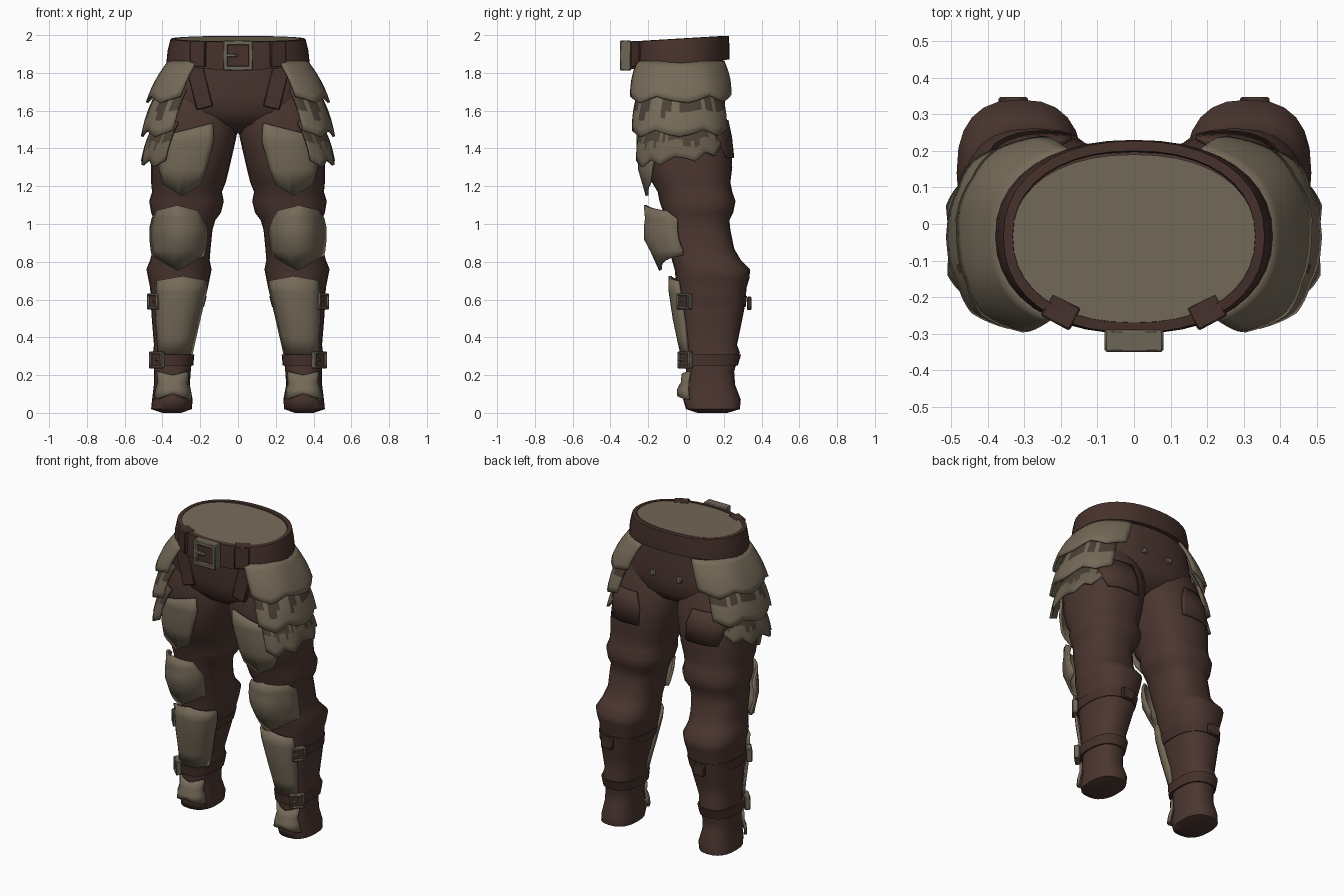
import bpy, bmesh, random
from math import sin, cos, pi, radians
from mathutils import Matrix, Vector

cube = bpy.data.objects.get("Cube")
if cube:
    bpy.data.objects.remove(cube, do_unlink=True)
random.seed(4)


def material(name, rgb):
    m = bpy.data.materials.new(name)
    m.use_nodes = True
    m.diffuse_color = (*rgb, 1)
    m.node_tree.nodes["Principled BSDF"].inputs["Base Color"].default_value = (*rgb, 1)
    return m


CLOTH = material("brown cloth", (.071, .037, .029))
LEATHER = material("dark leather", (.062, .031, .024))
HIDE = material("khaki hide", (.18, .146, .1))
WORN = material("worn hide", (.145, .116, .079))
STAIN = material("stained hide", (.07, .052, .036))
METAL = material("dull metal", (.15, .13, .095))


def finish(name, bm, mat, mirror=True, thick=0, angle=40):
    bmesh.ops.recalc_face_normals(bm, faces=bm.faces)
    me = bpy.data.meshes.new(name)
    bm.to_mesh(me)
    bm.free()
    me.materials.append(mat)
    ob = bpy.data.objects.new(name, me)
    bpy.context.collection.objects.link(ob)
    if thick:
        s = ob.modifiers.new("thickness", 'SOLIDIFY')
        s.thickness, s.offset = thick, 0
    if mirror:
        ob.modifiers.new("mirror", 'MIRROR').use_clip = False
    bpy.ops.object.select_all(action='DESELECT')
    bpy.context.view_layer.objects.active = ob
    ob.select_set(True)
    bpy.ops.object.shade_smooth_by_angle(angle=radians(angle))
    return ob


def skin(rows, closed=False, caps=False):
    """Quads between successive rows of points."""
    bm = bmesh.new()
    vs = [[bm.verts.new(p) for p in r] for r in rows]
    n = len(vs[0])
    for a, b in zip(vs, vs[1:]):
        for i in range(n if closed else n - 1):
            j = (i + 1) % n
            bm.faces.new((a[i], a[j], b[j], b[i]))
    if caps:
        bm.faces.new(vs[0])
        bm.faces.new(vs[-1])
    return bm


def spow(v, e):
    return abs(v) ** e * (1 if v >= 0 else -1)


def oval(a, z, cx, cy, rx, ry, tilt=0, e=.8):
    y = cy + ry * spow(sin(a), e)
    return Vector((cx + rx * spow(cos(a), e), y, z + tilt * y))


def ring(*args, n=24, **kw):
    return [oval(2 * pi * i / n, *args, **kw) for i in range(n)]


# Leg sections: height, inner x, outer x, front y, back y
LEG = [(.0, .30, .40, .06, .22), (.02, .245, .46, 0, .285), (.07, .24, .455, -.015, .29),
       (.15, .255, .445, 0, .26), (.22, .25, .445, 0, .255), (.32, .24, .45, -.01, .285),
       (.36, .235, .445, -.015, .27), (.48, .205, .455, -.03, .295), (.58, .18, .462, -.045, .315),
       (.66, .16, .465, -.05, .32), (.71, .15, .475, -.055, .335), (.76, .14, .485, -.06, .34),
       (.81, .15, .465, -.075, .29), (.87, .145, .45, -.09, .255), (.97, .135, .45, -.11, .235),
       (1.02, .12, .445, -.115, .23), (1.06, .09, .46, -.12, .25), (1.12, .075, .47, -.14, .262),
       (1.17, .085, .455, -.15, .245), (1.22, .065, .46, -.18, .235), (1.3, .045, .46, -.21, .245),
       (1.4, .022, .455, -.23, .24), (1.5, 0, .44, -.235, .225), (1.6, .01, .42, -.23, .2),
       (1.72, .06, .37, -.2, .15)]


def leg_at(z):
    """Centre and radii of the leg at a height."""
    for a, b in zip(LEG, LEG[1:]):
        if z <= b[0]:
            break
    t = (z - a[0]) / (b[0] - a[0])
    x0, x1, y0, y1 = (p + (q - p) * t for p, q in zip(a[1:], b[1:]))
    return (x0 + x1) / 2, (y0 + y1) / 2, (x1 - x0) / 2, (y1 - y0) / 2


finish("trouser_legs", skin([ring(r[0], *leg_at(r[0])) for r in LEG], True, True), CLOTH, angle=60)

# Seat and hips
HIPS = [(1.48, .05, .09), (1.53, .25, .18), (1.59, .39, .222), (1.67, .4, .232),
        (1.78, .38, .235), (1.9, .35, .235)]
finish("hips", skin([ring(z, 0, -.01 - .06 * (z - 1.43), rx, ry) for z, rx, ry in HIPS], True, True),
       CLOTH, False, angle=60)

# Waist belt and the closed top
BELT = [(1.85, .345, .24, .1), (1.848, .38, .265, .1), (1.92, .373, .265, .08),
        (1.982, .357, .262, .06), (1.984, .332, .235, .06), (1.97, .328, .232, .06)]
finish("waist_belt", skin([ring(z, 0, -.035, rx, ry, t, n=40, e=.9) for z, rx, ry, t in BELT], True),
       LEATHER, False)
bm = bmesh.new()
bm.faces.new([bm.verts.new(p) for p in ring(1.981, 0, -.042, .335, .232, .06, n=40, e=.9)])
finish("waist_top", bm, HIDE, False)


def boxes(name, parts, mat, place=Matrix(), mirror=True):
    """Join boxes given as (centre, size), then move them into place."""
    bm = bmesh.new()
    for c, s in parts:
        m = Matrix.Translation(c) @ Matrix.Diagonal((*s, 1))
        bmesh.ops.create_cube(bm, size=1, matrix=m)
    bmesh.ops.transform(bm, matrix=place, verts=bm.verts)
    ob = finish(name, bm, mat, mirror)
    bev = ob.modifiers.new("bevel", 'BEVEL')
    bev.width, bev.segments = .005, 1


def buckle(name, pos, turn, w, d, mirror=True):
    b, h = w * .16, w / 2
    parts = [((s * (h - b / 2), 0, 0), (b, d, w)) for s in (-1, 1)]
    parts += [((0, 0, s * (h - b / 2)), (w, d, b)) for s in (-1, 1)]
    parts.append(((-h / 2, -d * .3, 0), (h, d * .4, b * .7)))
    place = Matrix.Translation(pos) @ Matrix.Rotation(radians(turn), 4, 'Z')
    boxes(name, parts, METAL, place, mirror)
    boxes(name + "_leather", [((0, d * .1, 0), (w * .8, d * .6, w * .8))], LEATHER, place, mirror)


buckle("belt_buckle", (0, -.32, 1.892), 0, .16, .06, False)
buckle("shin_buckle", (.444, -.01, .59), 50, .085, .035)
buckle("ankle_buckle", (.43, -.005, .28), 45, .09, .035)

# Belt loops, hanging straps and rear studs
loop_place = Matrix.Translation((.2, -.24, 1.9)) @ Matrix.Rotation(radians(28), 4, 'Z')
boxes("belt_loop", [((0, 0, 0), (.09, .07, .14))], LEATHER, loop_place)
hang = Matrix.Translation((.205, -.235, 1.73)) @ Matrix.Rotation(radians(14), 4, 'Y')
boxes("hanging_strap", [((0, 0, 0), (.09, .04, .24))], LEATHER, hang)
boxes("rear_stud", [((.095, .2, 1.7), (.035, .03, .035))], HIDE)

# Leg straps
for name, lo, hi, bulk in (("shin_strap", .56, .62, .01), ("ankle_strap", .25, .31, .02)):
    rows = []
    for z, off in ((lo, 0), (lo, bulk), (hi, bulk), (hi, 0)):
        cx, cy, rx, ry = leg_at(z)
        rows.append(ring(z, cx, cy - off / 2, rx + off / 2, ry + off))
    finish(name, skin(rows, True), LEATHER)
boxes("strap_end", [((.33, .335, .58), (.08, .025, .07))], LEATHER)


def plate(name, rows, top, bottom, mat=HIDE, side=-1, thick=.016, hug=.2, slope=0):
    """Armour following the leg: rows of height, inner x, outer x, clearance."""
    out, cols = [], 10
    for k, (z, x0, x1, off) in enumerate(rows):
        tip = top if k == 0 else bottom if k == len(rows) - 1 else 0
        pts = []
        for i in range(cols + 1):
            t = i / cols
            edge = abs(2 * t - 1)
            x, zz = x0 + (x1 - x0) * t, z + tip * (1 - edge)
            zz += slope * t if k == 0 else 0
            cx, cy, rx, ry = leg_at(zz)
            u = min(abs(x - cx) / rx, .97)
            y = cy + side * (ry * (1 - u ** 2.5) ** .4 + off * (1 - hug * edge ** 2))
            pts.append((x, y, zz))
        out.append(pts)
    finish(name, skin(out), mat, thick=thick, angle=45)


plate("thigh_plate", [(1.535, .135, .4, .02), (1.44, .128, .42, .022), (1.38, .145, .425, .025),
                      (1.29, .17, .415, .04), (1.21, .2, .39, .06)], 0, -.06, slope=-.07)
plate("knee_plate", [(1.07, .215, .43, .085), (1.03, .19, .45, .095), (.98, .168, .462, .105),
                     (.92, .17, .462, .115), (.86, .178, .455, .095), (.835, .185, .45, .075)],
      .03, -.08, hug=.55)
plate("shin_plate", [(.7, .165, .425, .028), (.64, .172, .43, .035), (.5, .205, .432, .03),
                     (.4, .228, .425, .022), (.3, .25, .42, .012)], .025, 0)
plate("foot_plate", [(.22, .265, .425, .016), (.16, .27, .42, .02), (.12, .258, .432, .035),
                     (.07, .252, .44, .03)], -.02, .03)
plate("rear_patch", [(1.55, .2, .4, .008), (1.46, .17, .41, .008), (1.35, .17, .38, .008)],
      0, 0, CLOTH, 1, .01)


def tasset(name, mat, start, end, top, bottom, rise, panels, stain):
    """Flared hip guard of pointed panels; top and bottom are (height, x radius, y radius)."""
    n, rows = panels * 8, []
    for k in range(7):
        f = k / 6
        z, rx, ry = (a + (b - a) * f for a, b in zip(top, bottom))
        bulge = .012 * sin(pi * f)
        row = []
        for i in range(n + 1):
            t = i / n
            a = radians(start + (end - start) * t)
            wave = 1 - abs(2 * (panels * t % 1) - 1)
            p = oval(a, z, 0, -.035, rx + bulge, ry + bulge, e=.8 - .12 * f)
            p.z += f * (rise * t * t - .035 * wave + .015)
            p.xy *= 1 + .03 * f * (wave - .5)
            row.append(p)
        rows.append(row)
    bm = skin(rows)
    # Stains run down from under the layer above in uneven lengths
    bm.faces.ensure_lookup_table()
    for i in range(n):
        for k in range(random.choice((0, 3, 3, 4)) if stain else 0):
            bm.faces[k * n + i].material_index = 1
    finish(name, bm, mat, thick=.014, angle=35).data.materials.append(STAIN)


tasset("upper_tasset", HIDE, -58, 66, (1.86, .365, .25), (1.66, .475, .29), .01, 3, False)
tasset("middle_tasset", HIDE, -54, 54, (1.71, .42, .25), (1.48, .5, .288), .01, 3, True)
tasset("lower_tasset", WORN, -47, 44, (1.54, .43, .25), (1.32, .505, .28), .08, 4, True)
